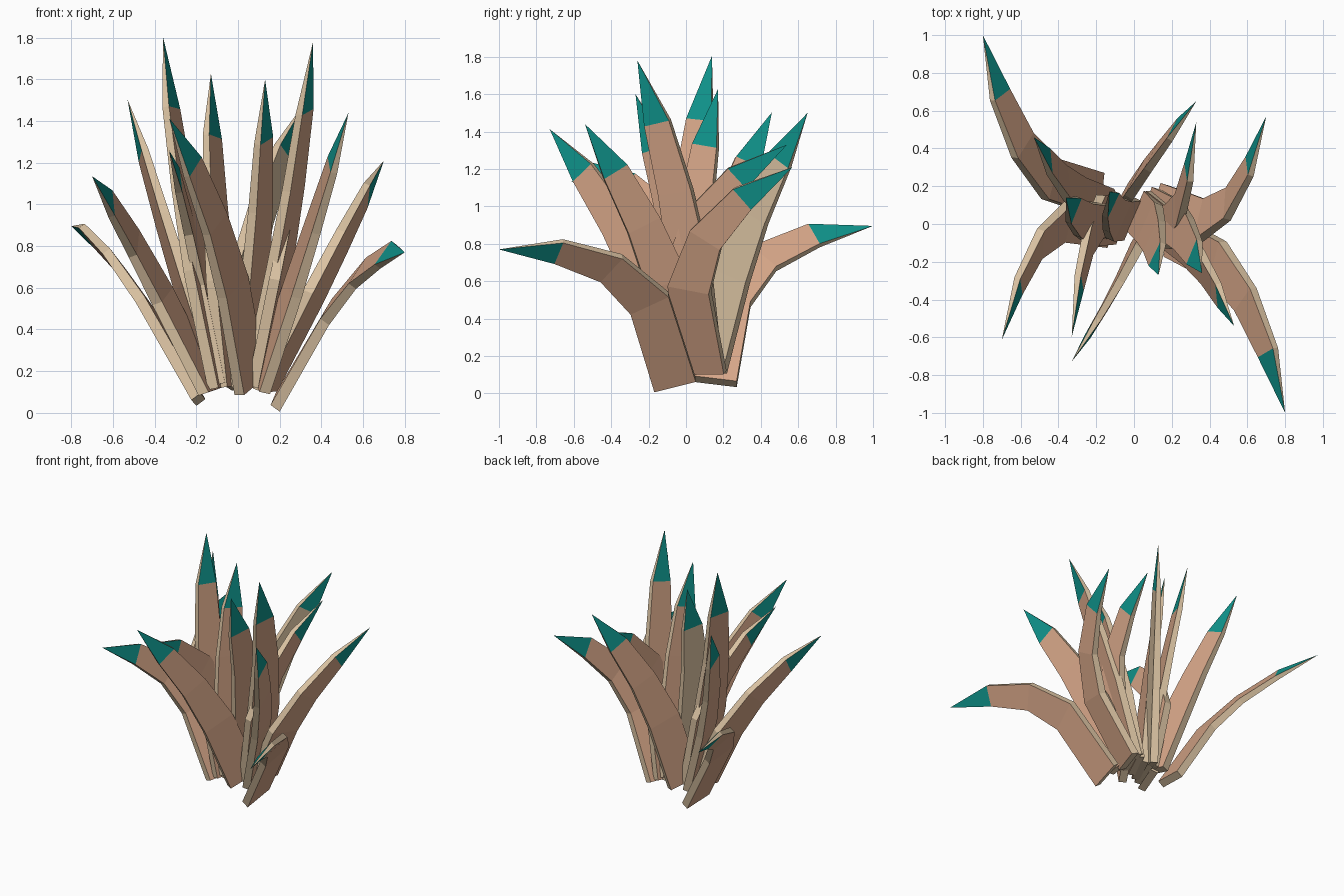
import bpy, bmesh, math
from mathutils import Vector, Matrix

if "Cube" in bpy.data.objects:
    bpy.data.objects.remove(bpy.data.objects["Cube"])


def material(name, rgb):
    m = bpy.data.materials.new(name)
    m.diffuse_color = (*rgb, 1)
    m.use_nodes = True
    m.node_tree.nodes["Principled BSDF"].inputs["Base Color"].default_value = m.diffuse_color
    return m


MATS = [material("brown_leaf", (0.67, 0.38, 0.245)),
        material("sand_edge", (0.70, 0.54, 0.36)),
        material("teal_tip", (0.005, 0.30, 0.265))]

# Shared leaf shape per cross-section: position on chord, bow share, half width, half thickness
SECTIONS = [(0.0, 0.0, 0.115, 0.027), (0.335, 0.915, 0.115, 0.026),
            (0.569, 1.0, 0.095, 0.022), (0.795, 0.647, 0.073, 0.017)]

# The clump is two-fold symmetric about an axis leaning slightly forward
PIVOT = Matrix.Translation((0, 0, 0.83))
TILT = PIVOT @ Matrix.Rotation(math.radians(3.6), 4, 'X') @ PIVOT.inverted()
HALF_TURN = TILT @ Matrix.Rotation(math.pi, 4, 'Z') @ TILT.inverted()


def leaf(name, base, tip, bow, roll, turn, sand_outside):
    base, tip, bow = (turn @ Vector(base), turn @ Vector(tip), turn.to_3x3() @ Vector(bow))
    chord = tip - base
    bow = bow - chord * (bow.dot(chord) / chord.length_squared)
    normal = Matrix.Rotation(math.radians(roll), 3, chord) @ bow.cross(chord).normalized()
    spine = [base + chord * u + bow * v for u, v, _, _ in SECTIONS] + [tip]

    bm = bmesh.new()
    rings = []
    for i, (_, _, w, t) in enumerate(SECTIONS):
        ahead = (spine[i + 1] - spine[i]).normalized()
        back = (spine[i] - spine[i - 1]).normalized() if i else ahead
        side = (ahead + back).cross(normal).normalized()
        rings.append([bm.verts.new(spine[i] + side * w * a + normal * t * b)
                      for a, b in ((-1, -1), (1, -1), (1, 1), (-1, 1))])
    # Narrow edges (k = 1, 3) are sand, broad faces brown, broad faces of the point teal
    bm.faces.new(rings[0]).material_index = 1
    for r0, r1 in zip(rings, rings[1:]):
        for k in range(4):
            j = (k + 1) % 4
            f = bm.faces.new((r0[k], r0[j], r1[j], r1[k]))
            outward = normal.x * (-1 if k == 0 else 1) * tip.x > 0
            f.material_index = 1 if k % 2 or (sand_outside and outward) else 0
    point = bm.verts.new(tip)
    for k in range(4):
        f = bm.faces.new((rings[-1][k], rings[-1][(k + 1) % 4], point))
        f.material_index = 1 if k % 2 else 2
    bmesh.ops.recalc_face_normals(bm, faces=bm.faces)

    me = bpy.data.meshes.new(name)
    bm.to_mesh(me)
    bm.free()
    for m in MATS:
        me.materials.append(m)
    bpy.context.collection.objects.link(bpy.data.objects.new(name, me))


# name, base, tip, bow, roll, which copy has a sand outer face (0 first, 1 turned)
LEAVES = [
    ("low_leaf", (0.19, -0.06, 0.05), (0.80, -1.00, 0.77), (0.04, 0.215, 0.195), -14, None),
    ("side_leaf", (0.13, 0.10, 0.11), (0.70, 0.57, 1.21), (0.05, -0.257, 0.10), -17, None),
    ("tall_leaf", (0.08, 0.08, 0.13), (0.36, -0.26, 1.78), (0.025, 0.06, 0.0), 3, None),
    ("centre_leaf", (0.03, 0.06, 0.13), (0.13, -0.27, 1.60), (0.02, 0.06, 0.0), -5, 1),
    ("diagonal_leaf", (0.11, 0.02, 0.13), (0.53, -0.54, 1.44), (0.015, 0.07, 0.03), 18, None),
    ("long_leaf", (-0.06, 0.11, 0.14), (0.33, 0.65, 1.50), (-0.05, -0.06, 0.04), 10, 0),
    ("curved_leaf", (0.08, 0.06, 0.14), (0.33, 0.54, 1.33), (0.02, -0.255, 0.11), -3, None),
]
for name, base, tip, bow, roll, sand in LEAVES:
    for i, turn in enumerate((Matrix.Identity(4), HALF_TURN)):
        leaf(f"{name}_{i + 1}", base, tip, bow, roll, turn, sand == i)
